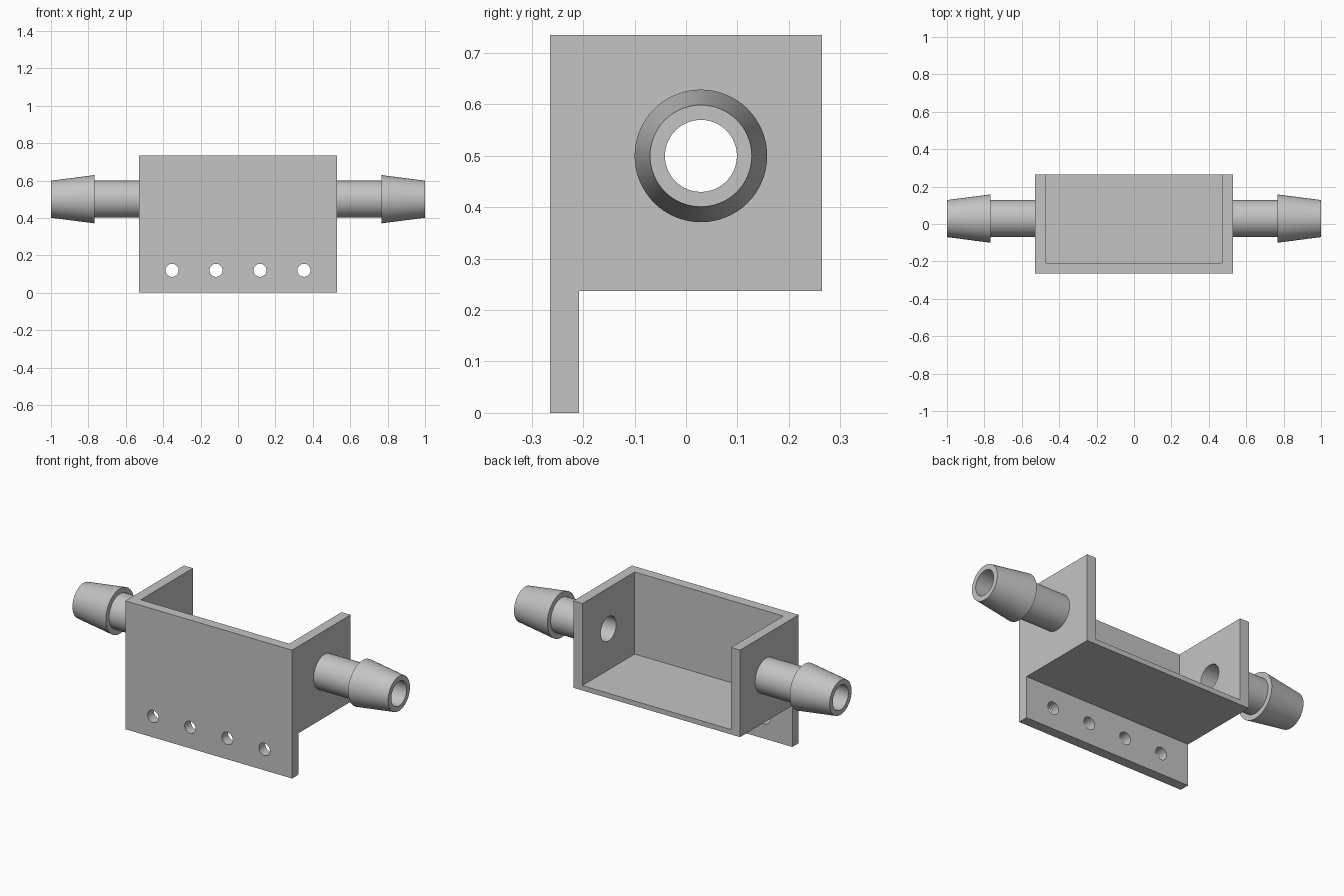
import bpy
import bmesh
from math import cos, sin, tau
from mathutils import Matrix, Vector

default = bpy.data.objects.get("Cube")
if default:
    bpy.data.objects.remove(default, do_unlink=True)

# Main dimensions
HALF_X, HALF_Y = 0.528, 0.265
TOP, UNDER = 0.735, 0.237
WALL, FLOOR = 0.057, 0.028
PORT_Y, PORT_Z, BORE = 0.029, 0.5, 0.07
SEGMENTS = 64

grey = bpy.data.materials.new("light grey")
grey.use_nodes = True
colour = (0.55, 0.55, 0.55, 1)
grey.diffuse_color = colour
grey.node_tree.nodes["Principled BSDF"].inputs["Base Color"].default_value = colour


def make_object(name, bm):
    bmesh.ops.recalc_face_normals(bm, faces=bm.faces)
    mesh = bpy.data.meshes.new(name)
    bm.to_mesh(mesh)
    bm.free()
    mesh.materials.append(grey)
    obj = bpy.data.objects.new(name, mesh)
    bpy.context.collection.objects.link(obj)
    return obj


def select(obj):
    bpy.ops.object.select_all(action="DESELECT")
    obj.select_set(True)
    bpy.context.view_layer.objects.active = obj


def box(name, low, high):
    low, high = Vector(low), Vector(high)
    bm = bmesh.new()
    bmesh.ops.create_cube(bm, size=1, matrix=Matrix.Translation((low + high) / 2)
                          @ Matrix.Diagonal((high - low).to_4d()))
    return make_object(name, bm)


def rod(name, radius, length, centre, axis):
    bm = bmesh.new()
    turn = Matrix.Rotation(tau / 4, 4, axis)
    bmesh.ops.create_cone(bm, cap_ends=True, segments=SEGMENTS, radius1=radius,
                          radius2=radius, depth=length,
                          matrix=Matrix.Translation(centre) @ turn)
    return make_object(name, bm)


def cut(target, cutter):
    cutter.hide_render = True
    mod = target.modifiers.new("cut", "BOOLEAN")
    mod.operation = "DIFFERENCE"
    mod.solver = "EXACT"
    mod.object = cutter
    select(target)
    bpy.ops.object.modifier_apply(modifier=mod.name)
    bpy.data.objects.remove(cutter, do_unlink=True)


# Bracket: side profile extruded across the width
profile = [(-HALF_Y, 0), (WALL - HALF_Y, 0), (WALL - HALF_Y, UNDER),
           (HALF_Y, UNDER), (HALF_Y, TOP), (-HALF_Y, TOP)]
bm = bmesh.new()
face = bm.faces.new([bm.verts.new((-HALF_X, y, z)) for y, z in profile])
extruded = bmesh.ops.extrude_face_region(bm, geom=[face])["geom"]
bmesh.ops.translate(bm, vec=(2 * HALF_X, 0, 0),
                    verts=[v for v in extruded if isinstance(v, bmesh.types.BMVert)])
bracket = make_object("bracket", bm)

# Tray cavity, open at the top and back
cut(bracket, box("cavity_cutter", (WALL - HALF_X, WALL - HALF_Y, UNDER + FLOOR),
                 (HALF_X - WALL, 1, 1)))

# Port bore through both side walls
cut(bracket, rod("bore_cutter", BORE, 3, (0, PORT_Y, PORT_Z), "Y"))

# Row of mounting holes in the front plate
for i in range(4):
    cut(bracket, rod("hole_cutter", 0.035, 0.3,
                     ((i - 1.5) * 0.235, -HALF_Y, 0.12), "X"))
select(bracket)
bpy.ops.object.shade_smooth_by_angle()

# Hose fittings: hollow turned profile of (distance from centre, radius)
barb = [(HALF_X, BORE), (HALF_X, 0.099), (0.768, 0.099),
        (0.768, 0.129), (1, 0.099), (1, BORE)]
for name, side in (("left_hose_fitting", 1), ("right_hose_fitting", -1)):
    bm = bmesh.new()
    rings = [[bm.verts.new((side * x, PORT_Y + r * cos(tau * k / SEGMENTS),
                            PORT_Z + r * sin(tau * k / SEGMENTS)))
              for k in range(SEGMENTS)] for x, r in barb]
    for a, b in zip(rings, rings[1:] + rings[:1]):
        for k in range(SEGMENTS):
            n = (k + 1) % SEGMENTS
            bm.faces.new((a[k], a[n], b[n], b[k]))
    select(make_object(name, bm))
    bpy.ops.object.shade_smooth_by_angle()
